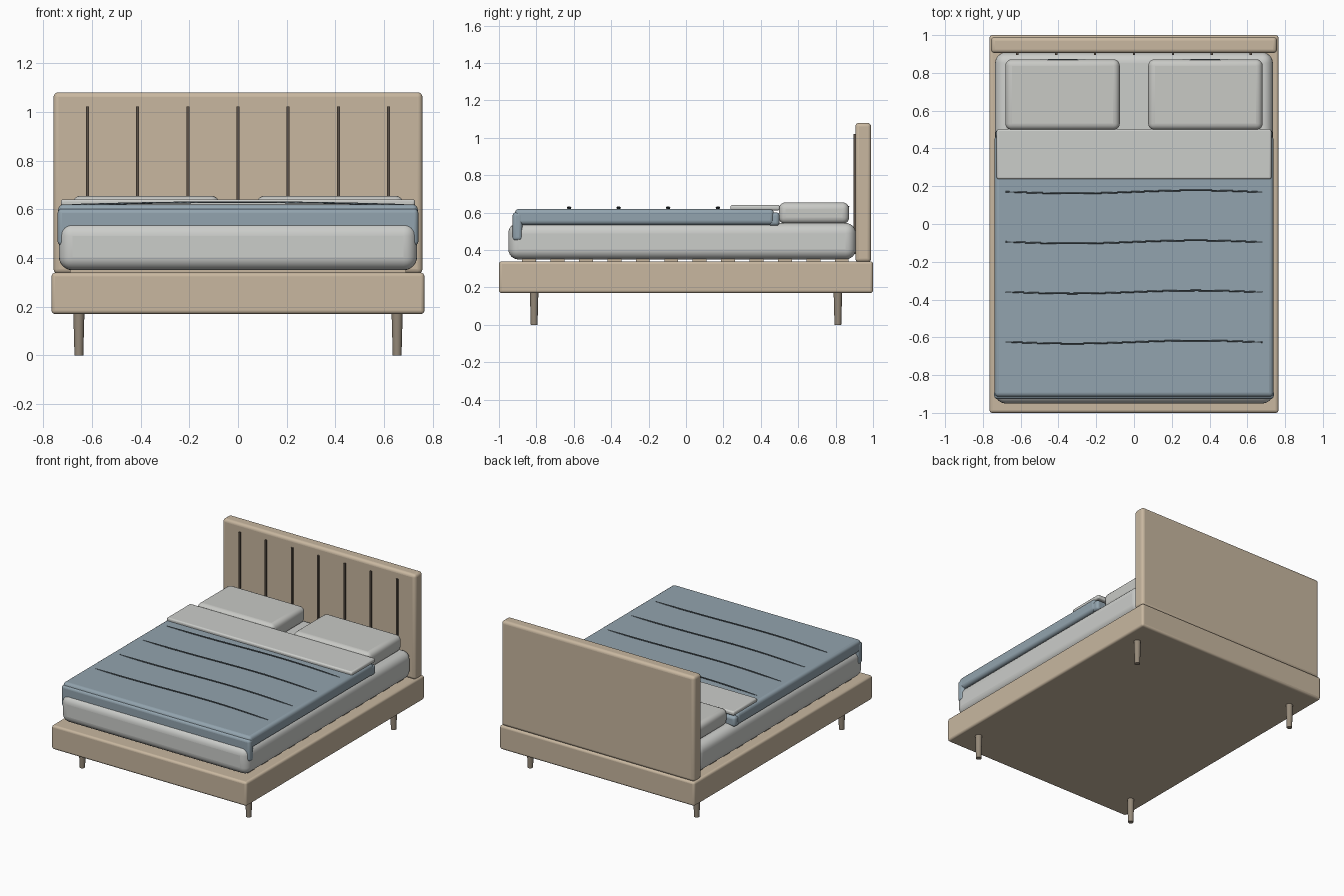
import bpy
import math

old = bpy.data.objects.get("Cube")
if old:
    bpy.data.objects.remove(old, do_unlink=True)


def material(name, rgb):
    m = bpy.data.materials.new(name)
    m.use_nodes = True
    m.diffuse_color = (*rgb, 1)
    m.node_tree.nodes["Principled BSDF"].inputs["Base Color"].default_value = (*rgb, 1)
    return m


wood = material("light wood", (0.58, 0.475, 0.35))
leg_wood = material("dark wood", (0.30, 0.25, 0.19))
groove = material("groove brown", (0.11, 0.085, 0.065))
linen = material("white linen", (0.60, 0.61, 0.59))
pillow_cloth = material("pillow cloth", (0.58, 0.585, 0.56))
blue = material("blue quilt", (0.29, 0.37, 0.425))
thread = material("dark thread", (0.10, 0.13, 0.15))


def smooth(ob):
    bpy.ops.object.select_all(action="DESELECT")
    ob.select_set(True)
    bpy.context.view_layer.objects.active = ob
    bpy.ops.object.shade_smooth_by_angle(angle=math.radians(35))


def box(name, x, y, z, mat, bevel=0.0, segments=4):
    """Rounded box spanning the given (low, high) ranges."""
    spans = (x, y, z)
    bpy.ops.mesh.primitive_cube_add(size=1, location=[(a + b) / 2 for a, b in spans])
    ob = bpy.context.object
    ob.name = name
    ob.scale = [b - a for a, b in spans]
    bpy.ops.object.transform_apply(location=False, rotation=False, scale=True)
    ob.data.materials.append(mat)
    if bevel:
        smooth(ob)
        mod = ob.modifiers.new("Rounded edges", "BEVEL")
        mod.width = bevel
        mod.segments = segments
    return ob


def cord(name, points, radius, mat):
    """Thin round cord through the points."""
    curve = bpy.data.curves.new(name, "CURVE")
    curve.dimensions = "3D"
    curve.bevel_depth = radius
    curve.bevel_resolution = 1
    curve.use_fill_caps = True
    line = curve.splines.new("POLY")
    line.points.add(len(points) - 1)
    for p, co in zip(line.points, points):
        p.co = (*co, 1)
    curve.materials.append(mat)
    ob = bpy.data.objects.new(name, curve)
    bpy.context.collection.objects.link(ob)


def across(half):
    return (-half, half)


# Frame, headboard and its vertical grooves
box("bed_frame", across(0.765), (-1, 1), (0.17, 0.34), wood, 0.015)
box("headboard", across(0.757), (0.905, 0.99), (0.335, 1.08), wood, 0.02)
for i in range(7):
    cx = (i - 3) * 0.206
    box(f"headboard_groove_{i + 1}", (cx - 0.006, cx + 0.006), (0.896, 0.91),
        (0.38, 1.022), groove)

# Tapered legs
for side, sx in (("right", -1), ("left", 1)):
    for end, sy in (("front", -1), ("back", 1)):
        bpy.ops.mesh.primitive_cone_add(vertices=20, radius1=0.018, radius2=0.023,
                                        depth=0.18, location=(sx * 0.653, sy * 0.812, 0.09))
        leg = bpy.context.object
        leg.name = f"{end}_{side}_leg"
        leg.data.materials.append(leg_wood)
        smooth(leg)

# Slats under the mattress
for i in range(12):
    cy = -0.839 + i * 0.152
    box(f"slat_{i + 1}", across(0.69), (cy - 0.037, cy + 0.037), (0.33, 0.356), wood)

box("mattress", across(0.735), (-0.95, 0.908), (0.35, 0.545), linen, 0.055, 6)

# Quilt: main layer, front drop and rolled upper end
box("quilt", across(0.738), (-0.915, 0.47), (0.535, 0.62), blue, 0.022)
box("quilt_front_drop", across(0.74), (-0.927, -0.875), (0.45, 0.602), blue, 0.018)
box("quilt_upper_end", across(0.733), (0.44, 0.5), (0.53, 0.602), blue, 0.018)
box("folded_sheet", across(0.727), (0.237, 0.502), (0.612, 0.641), linen, 0.01, 3)

# Quilt seams, gently waving and arched over the middle
for i in range(4):
    cy = 0.17 - i * 0.265
    pts = []
    for k in range(41):
        x = -0.68 + k * 0.034
        pts.append((x, cy + 0.008 * math.sin(4.8 * x),
                    0.618 + 0.011 * (1 - (x / 0.68) ** 2)))
    cord(f"quilt_seam_{i + 1}", pts, 0.004, thread)

# Pillows with a crease along the back
for side, s in (("right", -1), ("left", 1)):
    cx = s * 0.378
    box(f"{side}_pillow", (cx - 0.303, cx + 0.303), (0.497, 0.872),
        (0.54, 0.655), pillow_cloth, 0.035, 5)
    pts = []
    for k in range(17):
        t = k / 8 - 1
        pts.append((cx + 0.165 * t, 0.862 + 0.008 * (1 - t * t), 0.632))
    cord(f"{side}_pillow_crease", pts, 0.004, thread)
